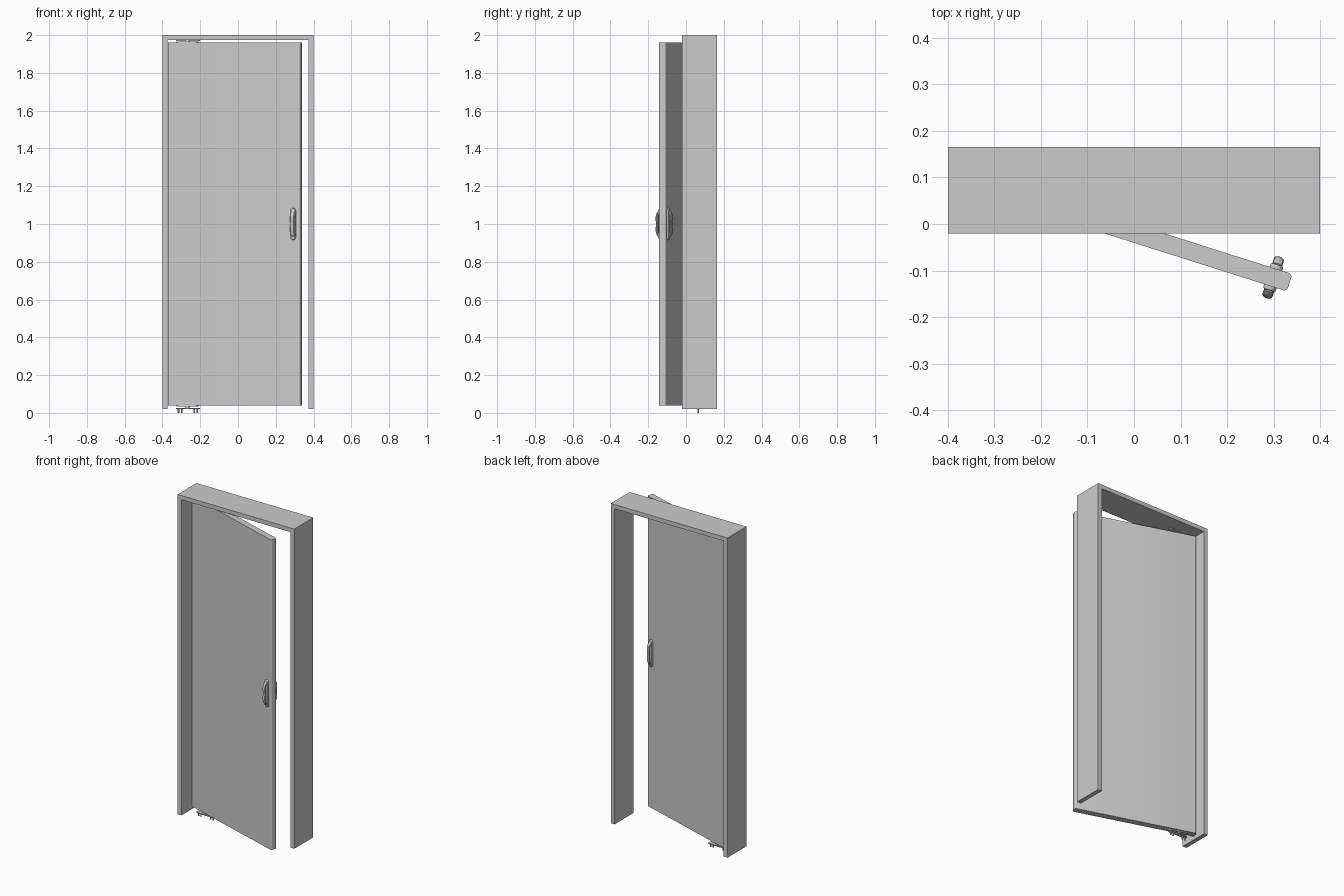
import bpy, bmesh
from math import pi, cos, sin, radians
from mathutils import Matrix, Vector

if "Cube" in bpy.data.objects:
    bpy.data.objects.remove(bpy.data.objects["Cube"])

T, R = Matrix.Translation, Matrix.Rotation
PIVOT = T((-0.268, 0.065, 0)) @ R(radians(-17.6), 4, 'Z')
UPRIGHT = R(pi / 2, 4, 'X')          # profile xy -> xz, extruded toward -y


def finish(ob):
    bpy.ops.object.select_all(action='DESELECT')
    ob.select_set(True)
    bpy.context.view_layer.objects.active = ob
    bpy.ops.object.shade_smooth_by_angle(angle=radians(35))


def prism(name, pts, z0, z1, mat=Matrix(), bevel=0):
    """Extrude a 2D outline from z0 to z1, then transform it."""
    bm = bmesh.new()
    face = bm.faces.new([bm.verts.new((x, y, z0)) for x, y in pts])
    ext = bmesh.ops.extrude_face_region(bm, geom=[face])['geom']
    top = [v for v in ext if isinstance(v, bmesh.types.BMVert)]
    bmesh.ops.translate(bm, verts=top, vec=(0, 0, z1 - z0))
    if bevel:
        rim = [e for e in bm.edges if all(v in top for v in e.verts)]
        bmesh.ops.bevel(bm, geom=rim, offset=bevel, segments=3,
                        profile=0.5, affect='EDGES')
    bmesh.ops.recalc_face_normals(bm, faces=bm.faces[:])
    bm.transform(mat)
    me = bpy.data.meshes.new(name)
    bm.to_mesh(me)
    bm.free()
    ob = bpy.data.objects.new(name, me)
    bpy.context.collection.objects.link(ob)
    finish(ob)
    return ob


def rounded(x0, x1, y0, y1, r, n=5):
    """Rounded rectangle outline."""
    pts = []
    for k, (cx, cy) in enumerate([(x1 - r, y1 - r), (x0 + r, y1 - r),
                                  (x0 + r, y0 + r), (x1 - r, y0 + r)]):
        for i in range(n + 1):
            a = (k + i / n) * pi / 2
            pts.append((cx + r * cos(a), cy + r * sin(a)))
    return pts


def circle(x, y, r, n=12):
    return [(x + r * cos(2 * pi * i / n), y + r * sin(2 * pi * i / n)) for i in range(n)]


# Door frame: two jambs and a head in one outline
prism("door_frame", [(-0.4, 0.02), (-0.4, 2), (0.4, 2), (0.4, 0.02),
                     (0.373, 0.02), (0.373, 1.974), (-0.373, 1.974), (-0.373, 0.02)],
      -0.165, 0.02, UPRIGHT)

# Door leaf, swung open about its pivot
prism("door_leaf", rounded(-0.104, 0.632, -0.0195, 0.0195, 0.008), 0.04, 1.96, PIVOT)


# Pull handles on both faces
def handle(name, turn):
    mat = PIVOT @ T((0.595, 0, 1.0)) @ R(turn, 4, 'Z')
    prism(name + "_plate", rounded(-0.014, 0.014, -0.084, 0.084, 0.0138, 8),
          0.018, 0.029, mat @ UPRIGHT, bevel=0.004)
    cu = bpy.data.curves.new(name + "_grip", 'CURVE')
    cu.dimensions = '3D'
    cu.bevel_depth, cu.bevel_resolution, cu.resolution_u = 0.007, 3, 8
    cu.use_fill_caps = True
    path = [(-0.026, -0.066), (-0.037, -0.05), (-0.039, 0), (-0.037, 0.05), (-0.026, 0.066)]
    sp = cu.splines.new('BEZIER')
    sp.bezier_points.add(len(path) - 1)
    for p, (y, z) in zip(sp.bezier_points, path):
        p.co = (0, y, z)
        p.handle_left_type = p.handle_right_type = 'AUTO'
    ob = bpy.data.objects.new(name + "_grip", cu)
    bpy.context.collection.objects.link(ob)
    bpy.ops.object.select_all(action='DESELECT')
    ob.select_set(True)
    bpy.context.view_layer.objects.active = ob
    bpy.ops.object.convert(target='MESH')
    ob = bpy.context.view_layer.objects.active
    ob.data.transform(mat @ Matrix.Diagonal(Vector((1.6, 1, 1, 1))))
    finish(ob)


handle("front_handle", 0)
handle("back_handle", pi)

# Pivot hinges: fixed plate, moving plate on the leaf, and the pin between
HX, HY = -0.265, 0.065
plate = rounded(HX - 0.063, HX + 0.063, HY - 0.013, HY + 0.013, 0.0125)
leaf_plate = rounded(-0.06, 0.06, -0.012, 0.012, 0.0115)
for name, fixed, moving in (("bottom", (0.02, 0.026), (0.034, 0.04)),
                            ("top", (1.969, 1.974), (1.96, 1.965))):
    prism(name + "_pivot_plate", plate, *fixed)
    prism(name + "_leaf_plate", leaf_plate, *moving, PIVOT)
    prism(name + "_pivot_pin", circle(-0.268, HY, 0.01),
          min(fixed + moving), max(fixed + moving))

# Floor screws under the bottom pivot
for i, dx in enumerate((-0.05, -0.034, 0.034, 0.05)):
    prism(f"floor_screw_{i + 1}", circle(HX + dx, HY, 0.004, 8), 0.0, 0.021)
